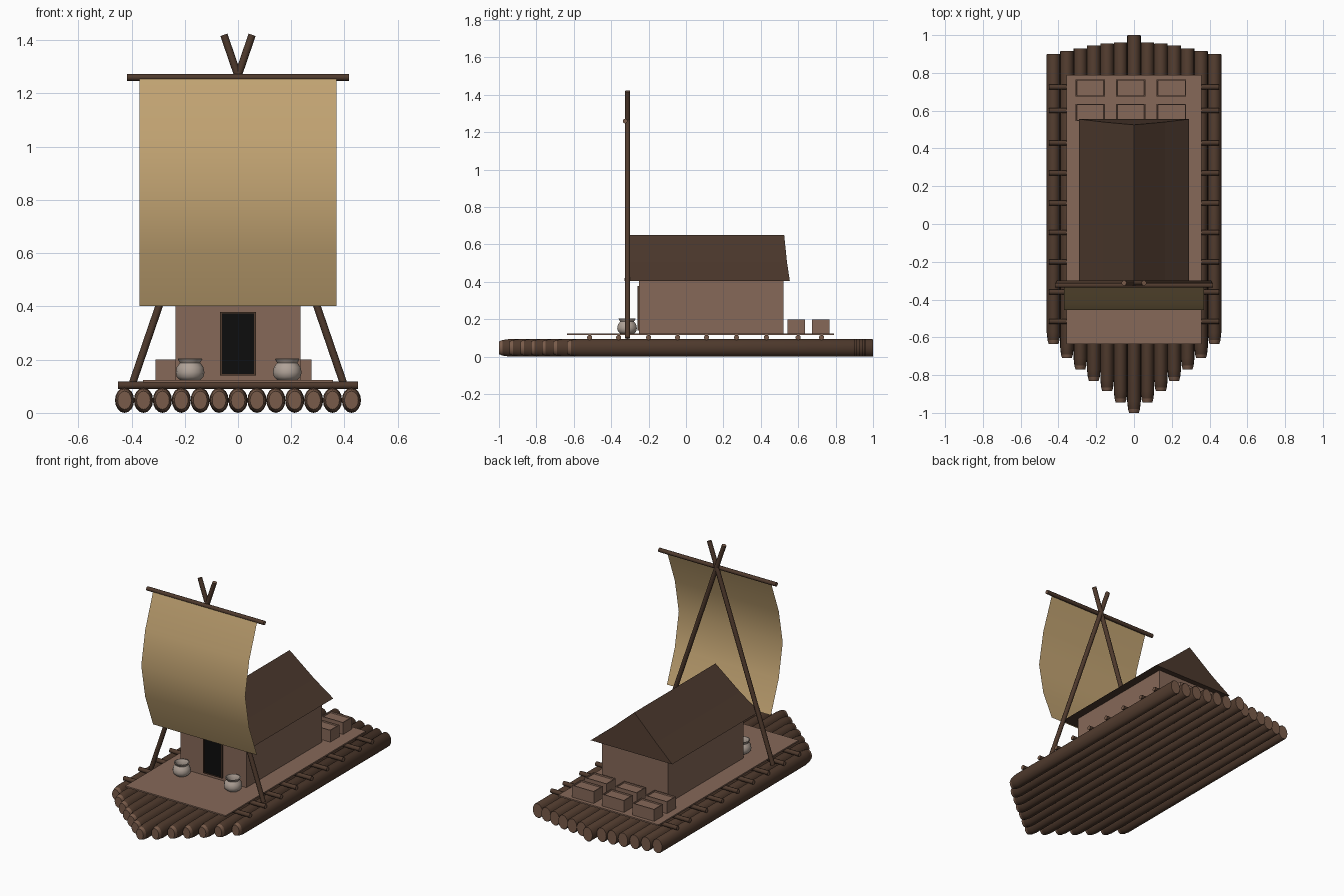
import bpy, bmesh, math
from mathutils import Vector

if "Cube" in bpy.data.objects:
    bpy.data.objects.remove(bpy.data.objects["Cube"])


def mat(name, r, g, b):
    m = bpy.data.materials.new(name)
    m.diffuse_color = (r, g, b, 1)
    m.use_nodes = True
    m.node_tree.nodes["Principled BSDF"].inputs["Base Color"].default_value = m.diffuse_color
    return m


BARK = mat("dark_bark", 0.078, 0.042, 0.026)
CUT = mat("cut_wood", 0.19, 0.105, 0.068)
PLANK = mat("plank_brown", 0.24, 0.14, 0.098)
ROOF = mat("roof_brown", 0.072, 0.040, 0.026)
SAIL = mat("sail_cloth", 0.54, 0.37, 0.17)
CLAY = mat("pale_clay", 0.43, 0.36, 0.31)
BLACK = mat("door_black", 0.004, 0.004, 0.004)


def finish(name, bm, mats, smooth=None):
    me = bpy.data.meshes.new(name)
    bmesh.ops.recalc_face_normals(bm, faces=bm.faces)
    bm.to_mesh(me)
    bm.free()
    ob = bpy.data.objects.new(name, me)
    bpy.context.collection.objects.link(ob)
    for m in mats:
        me.materials.append(m)
    if smooth:
        bpy.ops.object.select_all(action='DESELECT')
        ob.select_set(True)
        bpy.context.view_layer.objects.active = ob
        bpy.ops.object.shade_smooth_by_angle(angle=math.radians(smooth))
    return ob


def loft(bm, rings, caps=True, cap_mat=0):
    """Skin a list of closed rings of points."""
    vs = [[bm.verts.new(p) for p in r] for r in rings]
    n = len(vs[0])
    for a, b in zip(vs, vs[1:]):
        for i in range(n):
            bm.faces.new((a[i], a[(i + 1) % n], b[(i + 1) % n], b[i]))
    if caps:
        for r in (vs[0], vs[-1]):
            bm.faces.new(r).material_index = cap_mat


def pole(name, a, b, r, n=10):
    a, b = Vector(a), Vector(b)
    d = (b - a).normalized()
    u = d.cross(Vector((0, 1, 0))).normalized()
    v = d.cross(u)
    ang = [2 * math.pi * i / n for i in range(n)]
    bm = bmesh.new()
    loft(bm, [[c + r * (u * math.cos(t) + v * math.sin(t)) for t in ang] for c in (a, b)], cap_mat=1)
    return finish(name, bm, [BARK, CUT], 40)


def box(name, lo, hi, m, inset=0):
    bm = bmesh.new()
    bmesh.ops.create_cube(bm, size=1)
    for v in bm.verts:
        v.co = Vector([lo[i] + (v.co[i] + 0.5) * (hi[i] - lo[i]) for i in range(3)])
    if inset:
        top = [f for f in bm.faces if f.normal.z > 0.9]
        bmesh.ops.inset_region(bm, faces=top, thickness=inset)
        bmesh.ops.inset_region(bm, faces=top, thickness=0.002, depth=-0.008)
    return finish(name, bm, [m])


# Hull logs: tapered bow end, flat stern end
BOW = [-1.0, -0.945, -0.885, -0.83, -0.77, -0.71, -0.635]
STERN = [1.0, 0.96, 0.955, 0.945, 0.93, 0.915, 0.90]
for k in range(-6, 7):
    y0, y1 = BOW[abs(k)], STERN[abs(k)]
    stations = [(y0, 0.72), (y0 + 0.02, 0.88), (y0 + 0.06, 1), (y1 - 0.004, 1), (y1, 0.94)]
    bm = bmesh.new()
    loft(bm, [[(k * 0.071 + 0.036 * s * math.cos(2 * math.pi * i / 16), y,
                0.0475 + 0.0475 * s * math.sin(2 * math.pi * i / 16)) for i in range(16)]
              for y, s in stations], cap_mat=1)
    # the sawn face of the bow end is bare wood too
    for f in bm.faces:
        if max(v.co.y for v in f.verts) < y0 + 0.03:
            f.material_index = 1
    finish("hull_log", bm, [BARK, CUT], 40)

# Cross beams lashed over the logs
for y in (-0.515, -0.36, -0.2, -0.045, 0.11, 0.27, 0.43, 0.6, 0.725):
    pole("cross_beam", (-0.45, y, 0.103), (0.45, y, 0.103), 0.014)

# Deck mat and cabin
box("deck", (-0.357, -0.635, 0.115), (0.357, 0.79, 0.124), PLANK)
box("cabin", (-0.235, -0.25, 0.12), (0.235, 0.52, 0.415), PLANK)

# Doorway with thin frame
box("doorway", (-0.062, -0.255, 0.145), (0.062, -0.249, 0.373), BLACK)
for s in (-1, 1):
    box("door_jamb", (s * 0.064 - 0.003, -0.258, 0.14), (s * 0.064 + 0.003, -0.249, 0.379), BARK)
for z in (0.143, 0.376):
    box("door_rail", (-0.066, -0.258, z - 0.003), (0.066, -0.249, z + 0.003), BARK)

# Roof: slightly flared gable, closed at both ends
half = [(0.29, 0.405, 0.03), (0.165, 0.505, 0.015)]
prof = [(-x, z, d) for x, z, d in half] + [(0, 0.65, 0)] + half[::-1]
bm = bmesh.new()
loft(bm, [[(x, -0.30 - d, z) for x, z, d in prof],
          [(x, 0.525 + d, z) for x, z, d in prof]])
finish("roof", bm, [ROOF])

# A-frame mast and yard
for s in (-1, 1):
    pole("mast_leg", (s * 0.4, -0.312, 0.10), (-s * 0.053, -0.312, 1.42), 0.014)
pole("yard", (-0.417, -0.325, 1.26), (0.417, -0.325, 1.26), 0.013)

# Billowing sail, a single curved sheet
curve = [(-0.335, 1.255), (-0.415, 1.04), (-0.455, 0.825), (-0.415, 0.61), (-0.335, 0.402)]
bm = bmesh.new()
rows = [[bm.verts.new((-0.37 + 0.185 * i, y, z)) for i in range(5)] for y, z in curve]
for a, b in zip(rows, rows[1:]):
    for i in range(4):
        bm.faces.new((a[i], b[i], b[i + 1], a[i + 1]))
finish("sail", bm, [SAIL], 60)

# Clay jars beside the doorway
jar = [(0.036, 0.122), (0.050, 0.135), (0.054, 0.152), (0.050, 0.172), (0.038, 0.188),
       (0.047, 0.203), (0.041, 0.204), (0.033, 0.188), (0.033, 0.165)]
for x in (-0.18, 0.185):
    bm = bmesh.new()
    loft(bm, [[(x + r * math.cos(2 * math.pi * i / 14), -0.315 + r * math.sin(2 * math.pi * i / 14), z)
               for i in range(14)] for r, z in jar])
    finish("jar", bm, [CLAY], 50)

# Cargo crates on the stern
for x in (-0.232, -0.017, 0.198):
    for y in (0.59, 0.72):
        box("crate", (x - 0.078, y - 0.046, 0.12), (x + 0.078, y + 0.046, 0.20), PLANK, inset=0.008)
